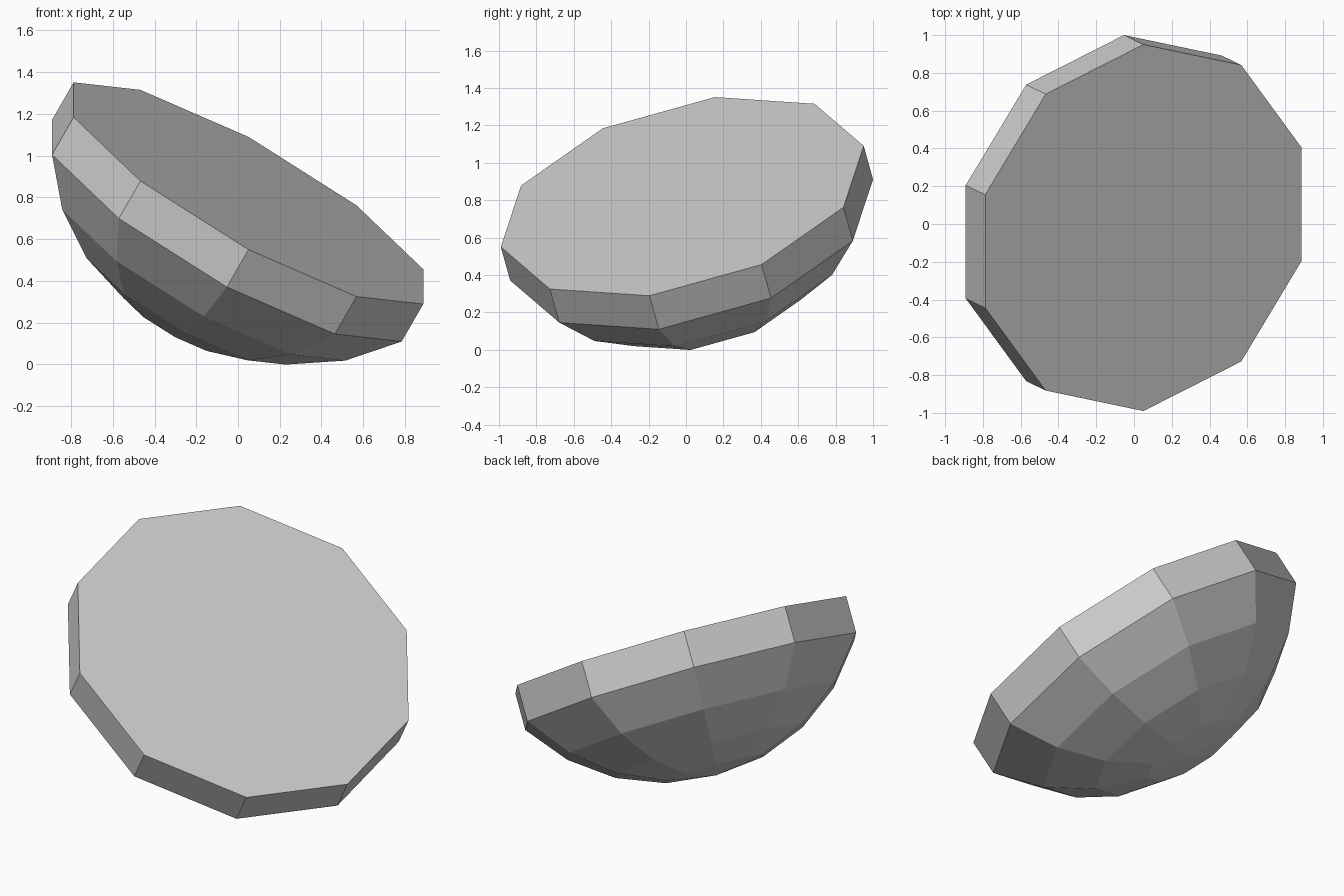
import bpy, bmesh, math
from mathutils import Vector

cube = bpy.data.objects.get("Cube")
if cube:
    bpy.data.objects.remove(cube, do_unlink=True)

SIDES = 10
RIM_R = 1.007        # rim radius
RIM_H = 0.213        # height of the straight rim band
CAP_OFFSET = 0.65    # sphere centre above the band's lower edge
CAP_RINGS = 4

# Tilted frame: the rim lies in the plane of u and v, the bowl opens along axis
lid_centre = Vector((0.05, -0.02, 0.82))
u = Vector((0, 0.97, 0.27)).normalized()
axis = Vector((0.485, -0.235, 0.842))
axis = (axis - u * axis.dot(u)).normalized()
v = axis.cross(u)

# Profile from lid edge down the round belly: (radius, depth)
profile = [(RIM_R, 0)]
ball_r = math.hypot(RIM_R, CAP_OFFSET)
cap_angle = math.atan2(RIM_R, CAP_OFFSET)
for i in range(CAP_RINGS):
    a = cap_angle * (1 - i / CAP_RINGS)
    profile.append((ball_r * math.sin(a), RIM_H + ball_r * math.cos(a) - CAP_OFFSET))

bm = bmesh.new()
rings = []
for radius, depth in profile:
    ring = []
    for k in range(SIDES):
        t = math.tau * k / SIDES
        ring.append(bm.verts.new(lid_centre - axis * depth
                                 + (u * math.cos(t) + v * math.sin(t)) * radius))
    rings.append(ring)
pole = bm.verts.new(lid_centre - axis * (RIM_H + ball_r - CAP_OFFSET))

# Flat lid, side bands and bottom fan
bm.faces.new(rings[0])
for top, low in zip(rings, rings[1:]):
    for k in range(SIDES):
        n = (k + 1) % SIDES
        bm.faces.new((top[k], low[k], low[n], top[n]))
for k in range(SIDES):
    bm.faces.new((rings[-1][k], pole, rings[-1][(k + 1) % SIDES]))
bmesh.ops.recalc_face_normals(bm, faces=bm.faces[:])

mesh = bpy.data.meshes.new("faceted_bowl")
bm.to_mesh(mesh)
bm.free()
bowl = bpy.data.objects.new("faceted_bowl", mesh)
bpy.context.collection.objects.link(bowl)

# Plain grey
grey = bpy.data.materials.new("light_grey")
grey.use_nodes = True
colour = (0.6, 0.6, 0.6, 1)
grey.diffuse_color = colour
grey.node_tree.nodes["Principled BSDF"].inputs["Base Color"].default_value = colour
mesh.materials.append(grey)
